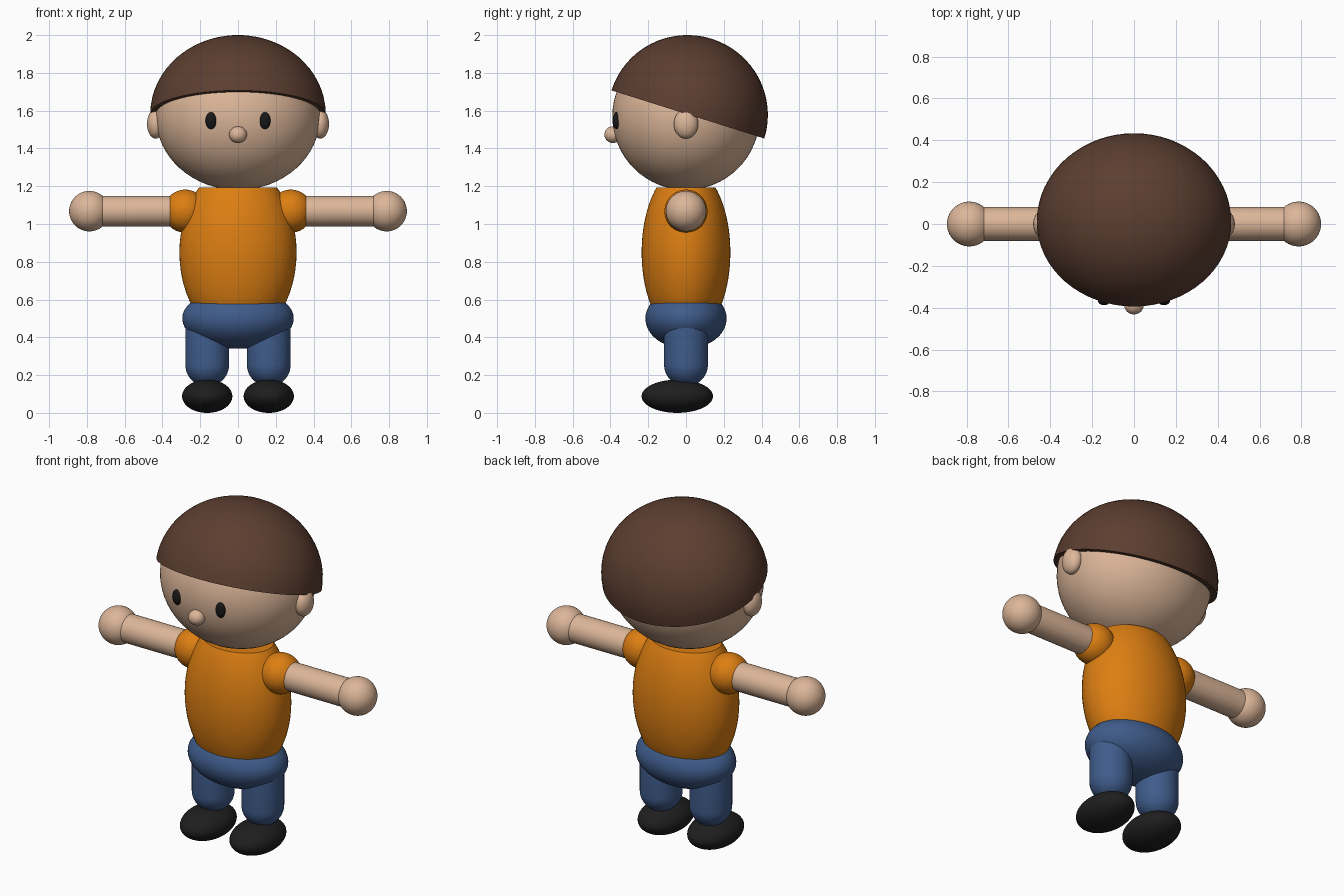
import bpy, bmesh, math
from mathutils import Matrix, Vector

if "Cube" in bpy.data.objects:
    bpy.data.objects.remove(bpy.data.objects["Cube"])


def material(name, rgb):
    m = bpy.data.materials.new(name)
    m.diffuse_color = (*rgb, 1)
    m.use_nodes = True
    m.node_tree.nodes["Principled BSDF"].inputs["Base Color"].default_value = m.diffuse_color
    return m


SKIN = material("skin", (0.72, 0.47, 0.32))
HAIR = material("brown_hair", (0.107, 0.048, 0.03))
SHIRT = material("orange_shirt", (0.72, 0.21, 0.006))
PANTS = material("blue_pants", (0.05, 0.107, 0.26))
SHOES = material("black_shoes", (0.013, 0.013, 0.013))
EYES = material("eye_black", (0.009, 0.009, 0.009))


def finish(bm, name, mat):
    """Turn a bmesh into a smooth-shaded object with sharp cut edges."""
    bmesh.ops.recalc_face_normals(bm, faces=bm.faces)
    mesh = bpy.data.meshes.new(name)
    bm.to_mesh(mesh)
    bm.free()
    mesh.materials.append(mat)
    ob = bpy.data.objects.new(name, mesh)
    bpy.context.collection.objects.link(ob)
    bpy.ops.object.select_all(action='DESELECT')
    ob.select_set(True)
    bpy.context.view_layer.objects.active = ob
    bpy.ops.object.shade_smooth_by_angle(angle=math.radians(40))
    return ob


def cut(bm, z, below):
    """Slice flat at height z, remove one side and cap the hole."""
    geom = bm.verts[:] + bm.edges[:] + bm.faces[:]
    bmesh.ops.bisect_plane(bm, geom=geom, plane_co=(0, 0, z), plane_no=(0, 0, 1),
                           clear_inner=below, clear_outer=not below)
    bmesh.ops.holes_fill(bm, edges=[e for e in bm.edges if e.is_boundary], sides=0)


def ellipsoid(name, mat, center, radii, tilt=0, low=None, high=None, seg=64, rings=32):
    """Ellipsoid, optionally cut flat at local heights low and high, then tilted about x."""
    bm = bmesh.new()
    bmesh.ops.create_uvsphere(bm, u_segments=seg, v_segments=rings, radius=1)
    bmesh.ops.scale(bm, vec=radii, verts=bm.verts)
    if low is not None:
        cut(bm, low, True)
    if high is not None:
        cut(bm, high, False)
    bm.transform(Matrix.Translation(center) @ Matrix.Rotation(tilt, 4, 'X'))
    return finish(bm, name, mat)


def capsule(name, mat, a, b, radius):
    """Round-ended rod from point a to point b."""
    a, b = Vector(a), Vector(b)
    bm = bmesh.new()
    bmesh.ops.create_uvsphere(bm, u_segments=48, v_segments=24, radius=radius)
    # Split at the equator by stretching the upper half
    half = (b - a).length
    equator = [e for e in bm.edges if all(abs(v.co.z) < 1e-5 for v in e.verts)]
    bmesh.ops.split_edges(bm, edges=equator)
    for f in [f for f in bm.faces if f.calc_center_median().z > 0]:
        for v in f.verts:
            v.tag = True
    for v in bm.verts:
        if v.tag:
            v.co.z += half
    rims = [e for e in bm.edges if e.is_boundary]
    bmesh.ops.bridge_loops(bm, edges=rims)
    turn = (b - a).to_track_quat('Z', 'Y').to_matrix().to_4x4()
    bm.transform(Matrix.Translation(a) @ turn)
    return finish(bm, name, mat)


# Head with tilted half-dome hair
ellipsoid("head", SKIN, (0, 0, 1.57), (0.435, 0.39, 0.39))
ellipsoid("hair", HAIR, (0, 0.01, 1.58), (0.465, 0.424, 0.42), tilt=-0.305, low=0)
ellipsoid("nose", SKIN, (0, -0.387, 1.473), (0.047, 0.045, 0.044), seg=32, rings=16)

# Torso and hips
ellipsoid("shirt_body", SHIRT, (0, 0, 0.85), (0.31, 0.235, 0.46), low=-0.275, high=0.343)
ellipsoid("hips", PANTS, (0, 0, 0.5), (0.295, 0.215, 0.16))

# Paired parts
for side, s in (("left", 1), ("right", -1)):
    ellipsoid(side + "_eye", EYES, (s * 0.143, -0.368, 1.547), (0.029, 0.02, 0.045), seg=32, rings=16)
    ellipsoid(side + "_ear", SKIN, (s * 0.435, 0, 1.53), (0.047, 0.065, 0.078), seg=32, rings=16)
    ellipsoid(side + "_sleeve", SHIRT, (s * 0.28, 0, 1.068), (0.114, 0.114, 0.114))
    capsule(side + "_arm", SKIN, (s * 0.28, 0, 1.068), (s * 0.71, 0, 1.068), 0.081)
    ellipsoid(side + "_hand", SKIN, (s * 0.787, 0, 1.068), (0.107, 0.107, 0.107))
    capsule(side + "_leg", PANTS, (s * 0.163, 0, 0.256), (s * 0.163, 0, 0.45), 0.116)
    ellipsoid(side + "_shoe", SHOES, (s * 0.163, -0.046, 0.088), (0.133, 0.189, 0.088))
